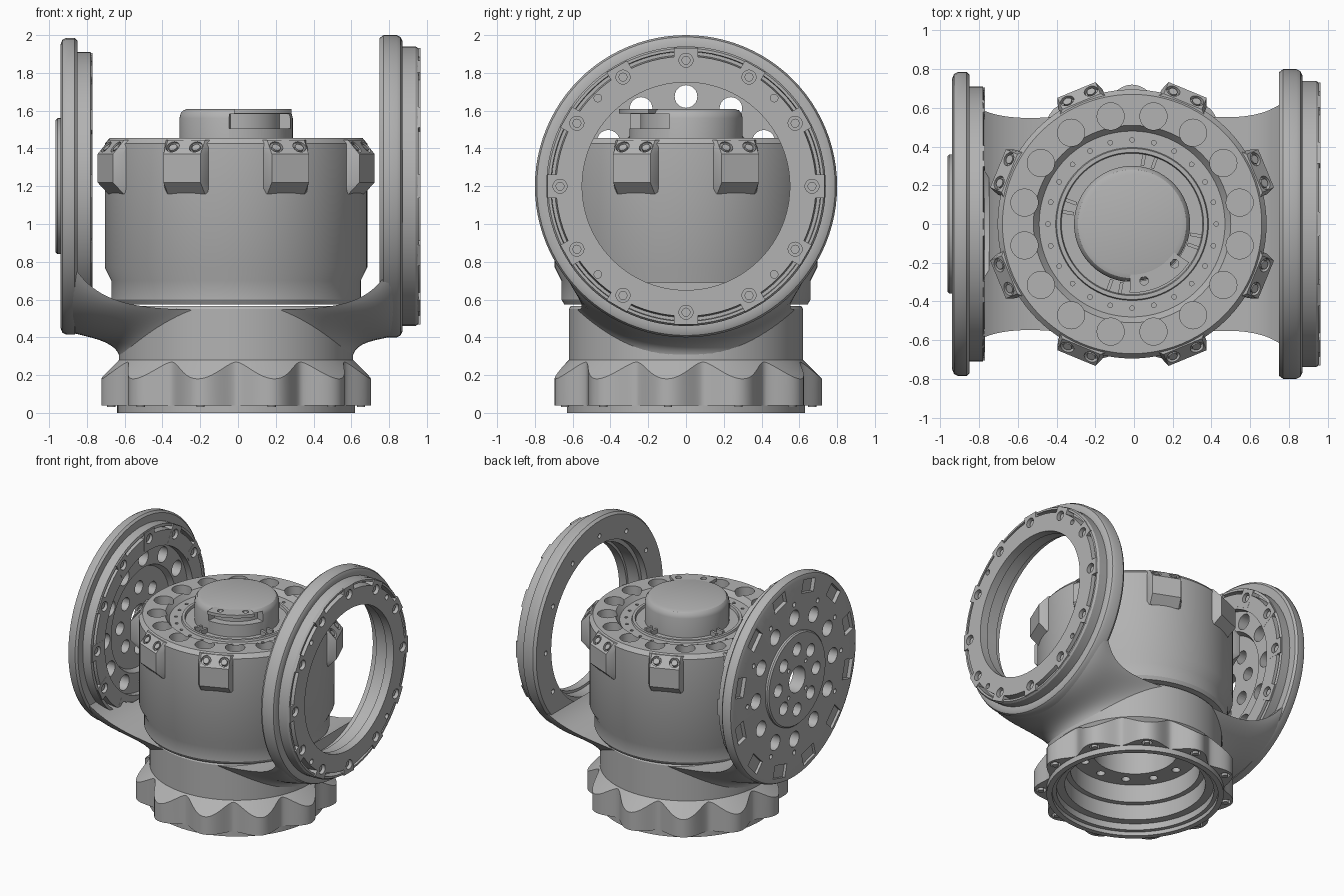
import bpy, bmesh, math
from mathutils import Matrix, Vector

cube = bpy.data.objects.get("Cube")
if cube:
    bpy.data.objects.remove(cube, do_unlink=True)

grey = bpy.data.materials.new("machined grey")
grey.use_nodes = True
GREY = (0.45, 0.45, 0.45, 1)
grey.diffuse_color = GREY
grey.node_tree.nodes["Principled BSDF"].inputs["Base Color"].default_value = GREY

T = Matrix.Translation
UP = T((-0.01, 0, 0))                                        # vertical axis
SIDE = T((0, 0, 1.2)) @ Matrix.Rotation(math.pi / 2, 4, 'Y')  # local z runs along x


def turn(angle):
    return Matrix.Rotation(math.radians(angle), 4, 'Z')


def finish(name, bm, frame=UP):
    bmesh.ops.recalc_face_normals(bm, faces=bm.faces)
    mesh = bpy.data.meshes.new(name)
    bm.to_mesh(mesh)
    bm.free()
    mesh.transform(frame)
    obj = bpy.data.objects.new(name, mesh)
    bpy.context.collection.objects.link(obj)
    mesh.materials.append(grey)
    return obj


def loft(name, rings, frame, full=True):
    """Skin closed cross-sections, joined end to end or capped."""
    bm = bmesh.new()
    rows = [[bm.verts.new(p) for p in ring] for ring in rings]
    n = len(rows[0])
    for i in range(len(rows) if full else len(rows) - 1):
        a, b = rows[i], rows[(i + 1) % len(rows)]
        for j in range(n):
            k = (j + 1) % n
            bm.faces.new((a[j], a[k], b[k], b[j]))
    if not full:
        bm.faces.new(rows[0])
        bm.faces.new(rows[-1])
    bmesh.ops.remove_doubles(bm, verts=bm.verts, dist=1e-5)
    bmesh.ops.dissolve_degenerate(bm, edges=bm.edges, dist=1e-6)
    return finish(name, bm, frame)


def lathe(name, profile, frame=UP, start=0, sweep=360, steps=96):
    full = sweep == 360
    rings = []
    for i in range(steps if full else steps + 1):
        a = math.radians(start + sweep * i / steps)
        rings.append([(r * math.cos(a), r * math.sin(a), z) for r, z in profile])
    return loft(name, rings, frame, full)


def cylinders(name, places, radius, depth, frame=UP, sides=24):
    bm = bmesh.new()
    for m in places:
        bmesh.ops.create_cone(bm, cap_ends=True, segments=sides, radius1=radius,
                              radius2=radius, depth=depth, matrix=m)
    return finish(name, bm, frame)


def boxes(name, places, size, frame=UP):
    bm = bmesh.new()
    for m in places:
        bmesh.ops.create_cube(bm, size=1, matrix=m @ Matrix.Diagonal((*size, 1)))
    return finish(name, bm, frame)


def circle(count, radius, z, offset=0):
    return [turn(offset + 360 * i / count) @ T((radius, 0, z)) for i in range(count)]


def boolean(obj, tool, operation='DIFFERENCE'):
    mod = obj.modifiers.new("cut", 'BOOLEAN')
    mod.object, mod.operation, mod.solver = tool, operation, 'EXACT'
    bpy.context.view_layer.objects.active = obj
    bpy.ops.object.modifier_apply(modifier=mod.name)
    bpy.data.objects.remove(tool, do_unlink=True)


# Hollow base and neck
neck = lathe("neck", [(.63, 0), (.63, .05), (.62, .05), (.62, .55), (.61, .565), (.3, .565), (.3, .34),
                      (.46, .34), (.46, .2), (.5, .2), (.5, .08), (.56, .08), (.56, .03), (.59, .03), (.59, 0)])
boolean(neck, cylinders("cut", circle(12, .38, .34), .03, .1))

# Scalloped flange with conical top, eleven lobes
LOBES = 11
rings = []
for i in range(LOBES * 24):
    a = math.tau * i / (LOBES * 24) + math.pi / 2
    r = .63 + .09 * (.5 + .5 * math.cos(math.tau * i / 24)) ** .8
    section = [(.6, .04), (r, .04), (r, .28 - (r - .62)), (.62, .28), (.6, .28)]
    rings.append([(s * math.cos(a), s * math.sin(a), z) for s, z in section])
flange = loft("base_flange", rings, UP)
boolean(flange, cylinders("cut", circle(LOBES, .668, .04, 90), .036, .06))
cylinders("base_bolts", circle(LOBES, .668, .05, 90), .022, .04)


# Yoke arms: each flares from an arc of the side disc into the neck
def arm(name, side, reach, radius, pull):
    sections = []
    for i in range(25):
        t = i / 24
        ring = []
        for j in range(33):
            u = j / 16 - 1
            a, b = math.radians(65 * u), math.radians(70 * u)
            edge = u * u
            sign = math.copysign(1, u)
            lift = .26 * (math.sin(b) / math.sin(math.radians(70))) ** 2
            disc = Vector((reach, radius * math.sin(a), 1.2 - radius * math.cos(a)))
            foot = Vector((.615 * math.cos(b) - side * .01, .615 * math.sin(b), .285 + lift))
            leave = disc + Vector((-pull, 0, -.035)).lerp(Vector((-pull, -.15 * sign, -.29)), edge)
            arrive = foot + Vector((.01, 0, .1)).lerp(Vector((.38, -.06 * sign, .01)), edge)
            p = disc * (1 - t) ** 3 + leave * 3 * t * (1 - t) ** 2 + arrive * 3 * t * t * (1 - t) + foot * t ** 3
            ring.append((side * p.x, p.y, p.z))
        sections.append(ring)
    obj = loft(name, sections, Matrix(), False)
    boolean(obj, cylinders("cut", [T((0, 0, side * .89))], .6, .28, SIDE, 96))
    boolean(obj, cylinders("cut", [T((0, 0, .4))], .58, .9, UP, 96))


arm("left_yoke_arm", 1, .85, .785, .11)
arm("right_yoke_arm", -1, .92, .765, .12)

# Open side ring
ring = lathe("open_ring", [(.55, .965), (.688, .965), (.695, .9), (.712, .9), (.715, .955), (.73, .955), (.74, .94),
                           (.74, .87), (.77, .87), (.79, .86), (.8, .84), (.8, .77), (.785, .75), (.6, .75),
                           (.6, .8), (.57, .8), (.57, .9), (.55, .9)], SIDE)
boolean(ring, boxes("pads", circle(12, .662, .915), (.14, .125, .1), SIDE), 'UNION')
boolean(ring, cylinders("cut", circle(12, .667, .965), .037, .08, SIDE))
boolean(ring, cylinders("cut", circle(4, .66, .955, 45), .02, .06, SIDE))
boolean(ring, cylinders("cut", circle(12, .667, .75), .018, .05, SIDE))
cylinders("ring_bolts", circle(12, .667, .93), .024, .03, SIDE, 12)

# Closed side plate with hub
plate = lathe("closed_plate", [(.1, -.965), (.35, -.965), (.36, -.955), (.36, -.94), (.75, -.94), (.775, -.93),
                               (.785, -.91), (.785, -.865), (.77, -.85), (.71, -.85), (.71, -.78), (.69, -.775),
                               (.688, -.83), (.67, -.83), (.665, -.77), (.55, -.77),
                               (.55, -.82), (.4, -.82), (.38, -.86), (.1, -.86)], SIDE)
boolean(plate, boxes("pads", circle(12, .635, -.815), (.14, .125, .092), SIDE), 'UNION')
boolean(plate, boxes("cut", circle(12, .685, -.95, 15), (.1, .15, .08), SIDE))
boolean(plate, cylinders("cut", circle(12, .475, -.9), .06, .4, SIDE))
boolean(plate, cylinders("cut", circle(8, .235, -.9), .05, .4, SIDE))
boolean(plate, cylinders("cut", circle(12, .64, -.77), .037, .08, SIDE))
boolean(plate, cylinders("cut", circle(12, .58, -.94), .018, .06, SIDE))
boolean(plate, cylinders("cut", circle(4, .15, -.965, 45), .015, .04, SIDE))
cylinders("plate_bolts", circle(12, .64, -.8), .024, .03, SIDE, 12)

# Drum body with recessed top and ring of pockets
drum = lathe("drum_body", [(0, .575), (.645, .575), (.66, .6), (.66, .7), (.695, .77), (.695, 1.425), (.67, 1.455),
                           (.51, 1.455), (.48, 1.415), (.395, 1.415), (.39, 1.43), (.37, 1.43), (.365, 1.41), (0, 1.41)])
boolean(drum, cylinders("cut", circle(16, .567, 1.455, 11.25), .07, .16, UP, 32))
boolean(drum, cylinders("cut", circle(24, .435, 1.415), .012, .03, UP, 12))

# Paired-bolt lugs around the drum, wider at the root
ROOT = .65
lug_side = [(ROOT, 1.445), (.685, 1.445), (.75, 1.37), (.75, 1.22), (.69, 1.16), (ROOT, 1.16)]
tilt = Matrix.Rotation(math.pi / 4, 4, 'Y')
for i in range(8):
    spin = UP @ turn(22.5 + 45 * i)
    slices = [[(ROOT + (r - ROOT) * k, .125 * w, z) for r, z in lug_side]
              for w, k in ((-1, .5), (-.85, 1), (.85, 1), (1, .5))]
    lug = loft(f"lug_{i + 1}", slices, spin, False)
    seats = [T((.718, y, 1.41)) @ tilt for y in (-.066, .066)]
    boolean(lug, cylinders("cut", seats, .036, .06, spin))
    cylinders(f"lug_bolts_{i + 1}", [m @ T((0, 0, -.02)) for m in seats], .023, .03, spin, 12)

# Domed cap with side slot and overhanging tab
cap = lathe("top_cap", [(0, 1.4), (.3, 1.4), (.3, 1.56), (.294, 1.585), (.28, 1.602), (.255, 1.61), (0, 1.61)])
boolean(cap, lathe("cut", [(.24, 1.505), (.4, 1.505), (.4, 1.583), (.24, 1.583)], start=-97, sweep=80, steps=24))
tab = lathe("cap_tab", [(.2, 1.584), (.355, 1.584), (.355, 1.608), (.2, 1.608)], start=-92, sweep=58, steps=24)
boolean(tab, cylinders("cut", [turn(a) @ T((.3, 0, 1.6)) for a in (-78, -43)], .022, .1))

# Small clips around the cap
clips = [turn(a + d) @ T((.335, 0, 1.425)) for a in (75, 165, -15, -105) for d in (-5, 5)]
boxes("cap_clips", clips, (.06, .018, .04))

# Smooth shading with crisp edges
bpy.ops.object.select_all(action='DESELECT')
for obj in bpy.context.scene.objects:
    if obj.type == 'MESH' and grey.name in obj.data.materials:
        obj.select_set(True)
        bpy.context.view_layer.objects.active = obj
bpy.ops.object.shade_smooth_by_angle(angle=math.radians(30))
